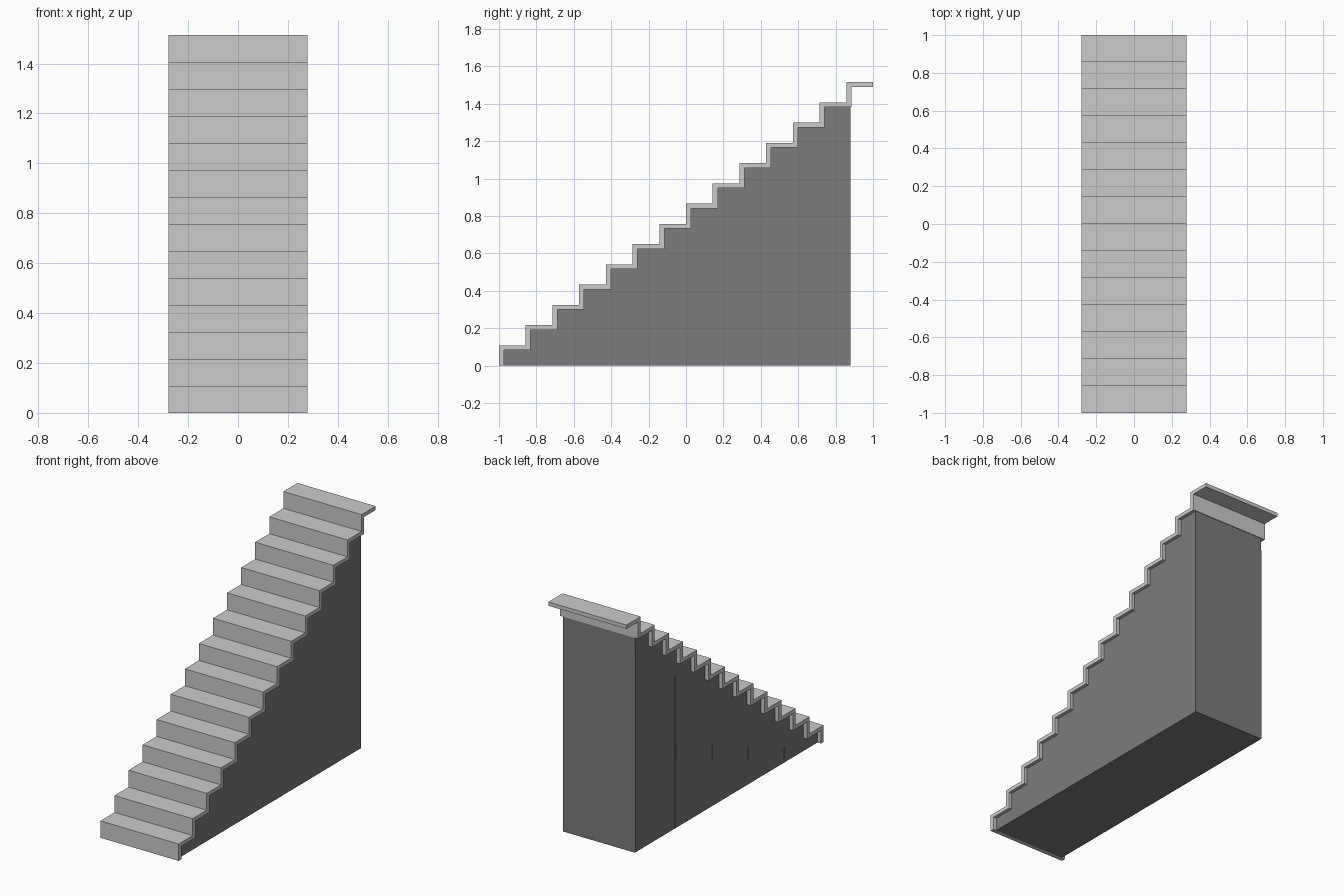
import bpy

if "Cube" in bpy.data.objects:
    bpy.data.objects.remove(bpy.data.objects["Cube"])

N = 14                      # number of steps
RUN, RISE = 2 / N, 1.515 / N
TY, TZ = 0.027, 0.025       # riser and tread thickness

dark = bpy.data.materials.new("dark_grey")
dark.diffuse_color = (0.2, 0.2, 0.2, 1)
dark.use_nodes = True
dark.node_tree.nodes["Principled BSDF"].inputs["Base Color"].default_value = dark.diffuse_color


def extrude(name, profile, x0, x1, mat=None):
    """Solid made by extruding a (y, z) profile from x0 to x1."""
    n = len(profile)
    verts = [(x, y, z) for x in (x0, x1) for y, z in profile]
    faces = [list(range(n))[::-1], list(range(n, 2 * n))]
    faces += [(i, (i + 1) % n, n + (i + 1) % n, n + i) for i in range(n)]
    # profiles are listed clockwise seen from +x, so flip to face outwards
    faces = [list(f)[::-1] for f in faces]
    me = bpy.data.meshes.new(name)
    me.from_pydata(verts, [], faces)
    ob = bpy.data.objects.new(name, me)
    bpy.context.collection.objects.link(ob)
    if mat:
        me.materials.append(mat)
    return ob


# Folded strip of treads and risers
outer, inner = [], []
for i in range(N):
    y = -1 + i * RUN
    outer += [(y, i * RISE), (y, (i + 1) * RISE)]
    inner += [(y + TY, max(0, i * RISE - TZ)), (y + TY, (i + 1) * RISE - TZ)]
steps = outer + [(1, N * RISE), (1, N * RISE - TZ)] + inner[::-1]
steps.append((-1 + TY, 0)) if steps[-1] != (-1 + TY, 0) else None
extrude("steps", steps, -0.278, 0.278)

# Closed cupboard body under the steps
BACK = 0.88
body = inner[:-2] + [(BACK, (N - 1) * RISE - TZ), (BACK, 0)]
extrude("under_stair_body", body, -0.253, 0.257, dark)

# Door panels on the left side, with a sloped top edge
TOE, SLOPE, SPLIT = -0.79, 0.778, 0.48


def top(y):
    return (y - TOE) * SLOPE


extrude("sloped_door", [(TOE + 0.02, 0.006), (SPLIT - 0.003, top(SPLIT - 0.003)),
                        (SPLIT - 0.003, 0.006)], -0.257, -0.252, dark)
extrude("tall_door", [(SPLIT + 0.003, 0.006), (SPLIT + 0.003, top(SPLIT + 0.003)),
                      (BACK, top(BACK)), (BACK, 0.006)], -0.257, -0.252, dark)

# Slim pulls at mid height of each bay
for k in range(4):
    y = SPLIT - 0.012 - k * 0.367
    z = top(y) / 2
    h = min(0.04, z * 0.6)
    extrude(f"door_pull_{k + 1}", [(y - 0.004, z - h), (y - 0.004, z + h),
                                   (y + 0.004, z + h), (y + 0.004, z - h)],
            -0.261, -0.256, dark)
